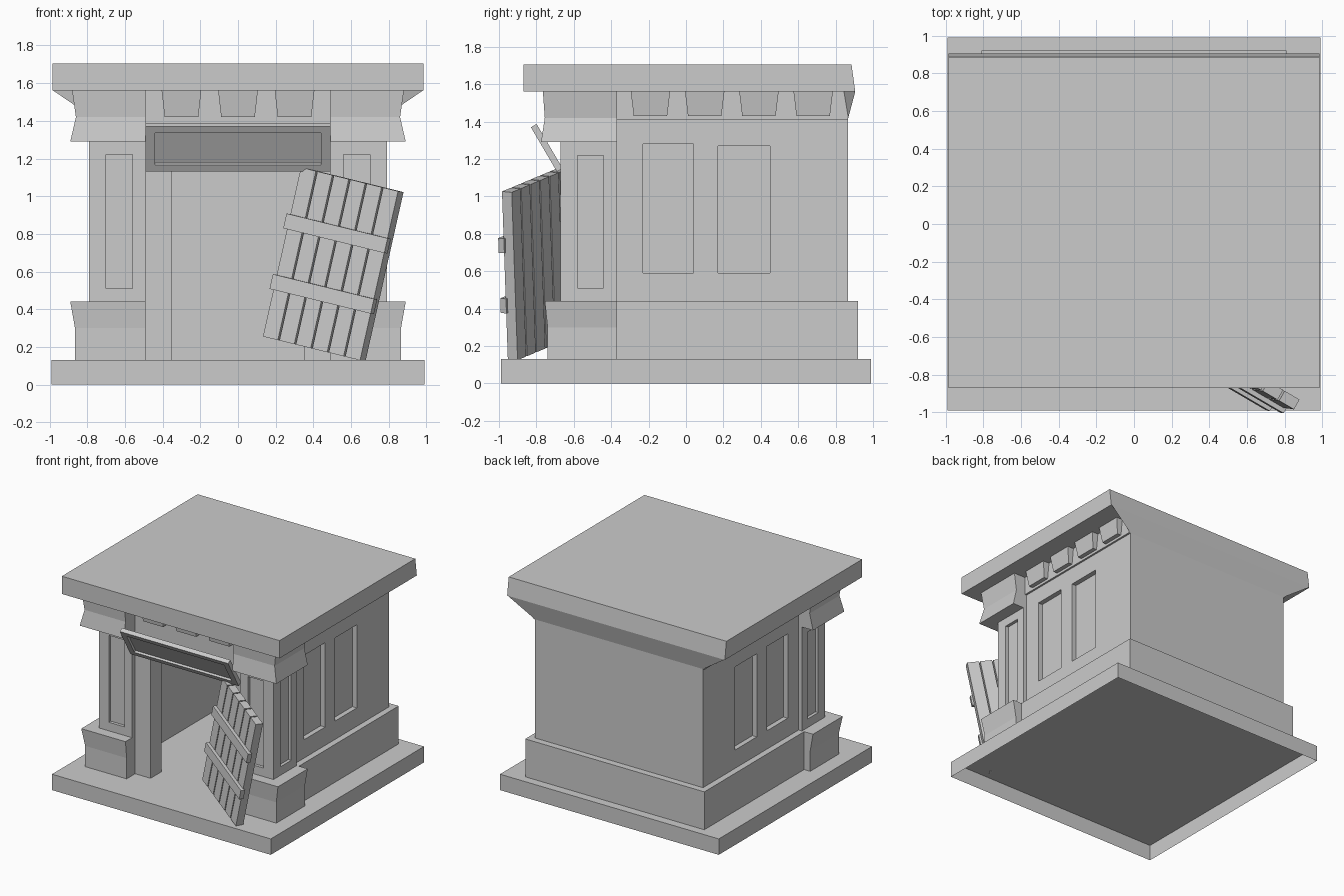
import bpy, bmesh
from mathutils import Matrix, Vector

if "Cube" in bpy.data.objects:
    bpy.data.objects.remove(bpy.data.objects["Cube"])

stone = bpy.data.materials.new("plain_grey")
stone.use_nodes = True
GREY = (0.6, 0.6, 0.6, 1)
stone.diffuse_color = GREY
stone.node_tree.nodes["Principled BSDF"].inputs["Base Color"].default_value = GREY


def finish(name, bm, matrix=None):
    bmesh.ops.recalc_face_normals(bm, faces=bm.faces)
    if matrix:
        bm.transform(matrix)
    mesh = bpy.data.meshes.new(name)
    bm.to_mesh(mesh)
    bm.free()
    mesh.materials.append(stone)
    obj = bpy.data.objects.new(name, mesh)
    bpy.context.collection.objects.link(obj)
    return obj


def loft(levels):
    """Stack of rectangles, each (x0, x1, y0, y1, z)."""
    bm = bmesh.new()
    rings = [[bm.verts.new(p) for p in ((a, c, z), (b, c, z), (b, d, z), (a, d, z))]
             for a, b, c, d, z in levels]
    bm.faces.new(rings[0])
    bm.faces.new(rings[-1])
    for low, high in zip(rings, rings[1:]):
        for i in range(4):
            j = (i + 1) % 4
            bm.faces.new((low[i], low[j], high[j], high[i]))
    bmesh.ops.recalc_face_normals(bm, faces=bm.faces)
    return bm


def box(x0, x1, y0, y1, z0, z1):
    return loft([(x0, x1, y0, y1, z0), (x0, x1, y0, y1, z1)])


def recess(bm, axis, direction, u, v, depth):
    """Sink a rectangle u by v into the side facing direction along axis (0 = x, 1 = y)."""
    other = 1 - axis
    for ax, values in ((other, u), (2, v)):
        for value in values:
            co, no = Vector(), Vector()
            co[ax], no[ax] = value, 1
            bmesh.ops.bisect_plane(bm, geom=bm.verts[:] + bm.edges[:] + bm.faces[:],
                                   plane_co=co, plane_no=no)
    bm.normal_update()
    picked = []
    for f in bm.faces:
        c = f.calc_center_median()
        if f.normal[axis] * direction > 0.9 and u[0] < c[other] < u[1] and v[0] < c[2] < v[1]:
            picked.append(f)
    out = bmesh.ops.extrude_face_region(bm, geom=picked)["geom"]
    push = Vector()
    push[axis] = -direction * depth
    bmesh.ops.translate(bm, vec=push, verts=[g for g in out if isinstance(g, bmesh.types.BMVert)])
    bmesh.ops.delete(bm, geom=[f for f in picked if f.is_valid], context='FACES')


def both_sides(name, build):
    """Build a part on +x and its mirror on -x."""
    finish("left_" + name, build())
    finish("right_" + name, build(), Matrix.Scale(-1, 4, (1, 0, 0)))
    mesh = bpy.data.objects["right_" + name].data
    mesh.flip_normals()


# Base slab, hollow underneath
bm = box(-0.99, 0.99, -0.99, 0.99, 0, 0.13)
bm.faces.ensure_lookup_table()
bmesh.ops.delete(bm, geom=[min(bm.faces, key=lambda f: f.calc_center_median().z)], context='FACES')
finish("base_slab", bm)

# Roof slab and the sloped strip joining it to the back wall
finish("roof_slab", loft([(-0.985, 0.985, -0.87, 0.905, 1.56), (-0.985, 0.985, -0.87, 0.885, 1.705)]))
bm = bmesh.new()
points = [(s * x, y, z) for s in (-1, 1) for x, y, z in ((0.98, 0.905, 1.56), (0.76, 0.865, 1.41), (0.76, 0.84, 1.56))]
bmesh.ops.convex_hull(bm, input=[bm.verts.new(p) for p in points])
finish("back_cornice", bm)


# Side walls with two sunken panels
def side_wall():
    bm = box(0.64, 0.76, -0.4, 0.865, 0.13, 1.41)
    recess(bm, 0, 1, (-0.23, 0.04), (0.59, 1.28), 0.04)
    recess(bm, 0, 1, (0.17, 0.45), (0.59, 1.27), 0.04)
    return bm


both_sides("side_wall", side_wall)
both_sides("side_frieze", lambda: box(0.64, 0.775, -0.4, 0.865, 1.41, 1.56))
both_sides("side_skirting", lambda: box(0.7, 0.81, -0.4, 0.92, 0.13, 0.44))
finish("back_wall", box(-0.76, 0.76, 0.79, 0.865, 0.13, 1.56))
finish("back_skirting", box(-0.81, 0.81, 0.82, 0.92, 0.13, 0.44))


# Corner pillars with sunken panels, flared feet and caps
def pillar():
    bm = box(0.49, 0.79, -0.67, -0.37, 0.4, 1.33)
    recess(bm, 1, -1, (0.56, 0.7), (0.51, 1.22), 0.025)
    recess(bm, 0, 1, (-0.58, -0.44), (0.51, 1.22), 0.025)
    return bm


both_sides("pillar", pillar)
both_sides("pillar_foot", lambda: loft([
    (0.49, 0.865, -0.74, -0.37, 0.13), (0.49, 0.865, -0.74, -0.37, 0.3), (0.49, 0.89, -0.755, -0.37, 0.44)]))
both_sides("pillar_cap", lambda: loft([
    (0.49, 0.89, -0.775, -0.37, 1.29), (0.49, 0.86, -0.755, -0.37, 1.42), (0.49, 0.88, -0.765, -0.37, 1.56)]))

# Doorway
both_sides("door_jamb", lambda: box(0.35, 0.5, -0.63, -0.49, 0.13, 1.14))
both_sides("front_inner_wall", lambda: box(0.49, 0.7, -0.5, -0.36, 0.13, 1.56))
finish("door_lintel", box(-0.5, 0.5, -0.63, -0.49, 1.14, 1.56))


# Tapered blocks under the roof
def bracket(centre, half, on_side):
    top, low = half, half * 0.85
    if on_side:
        return loft([(0.76, 0.81, centre - low, centre + low, 1.43), (0.76, 0.83, centre - top, centre + top, 1.56)])
    return loft([(centre - low, centre + low, -0.67, -0.62, 1.42), (centre - top, centre + top, -0.69, -0.62, 1.56)])


for i in range(4):
    both_sides(f"side_bracket_{i + 1}", lambda: bracket(-0.19 + i * 0.29, 0.105, True))
for i in range(3):
    finish(f"front_bracket_{i + 1}", bracket((i - 1) * 0.3, 0.105, False))

# Tilted board over the doorway with a sunken face
bm = box(-0.49, 0.49, -0.035, 0, 0, 0.275)
recess(bm, 1, -1, (-0.44, 0.44), (0.04, 0.235), 0.018)
finish("sign_board", bm, Matrix.Translation((0, -0.66, 1.15)) @ Matrix.Rotation(0.53, 4, 'X'))

# Loose plank door leaning on the doorway
across = Vector((0.53, -0.31, -0.13)).normalized()
up = Vector((0.2, -0.03, 0.9))
up = (up - across * up.dot(across)).normalized()
back = up.cross(across)
lean = Matrix((across, back, up)).transposed().to_4x4()
lean.translation = (0.495, -0.82, 0.64)
PLANKS, WIDTH = 6, 0.62
step = WIDTH / PLANKS
for i in range(PLANKS):
    x = -WIDTH / 2 + i * step
    finish(f"door_plank_{i + 1}", box(x, x + step - 0.01, 0, 0.06, -0.46, 0.46), lean)
for name, z in (("upper", 0.165), ("lower", -0.165)):
    finish(name + "_door_batten", box(-0.32, 0.315, -0.025, 0.01, z - 0.04, z + 0.04), lean)
